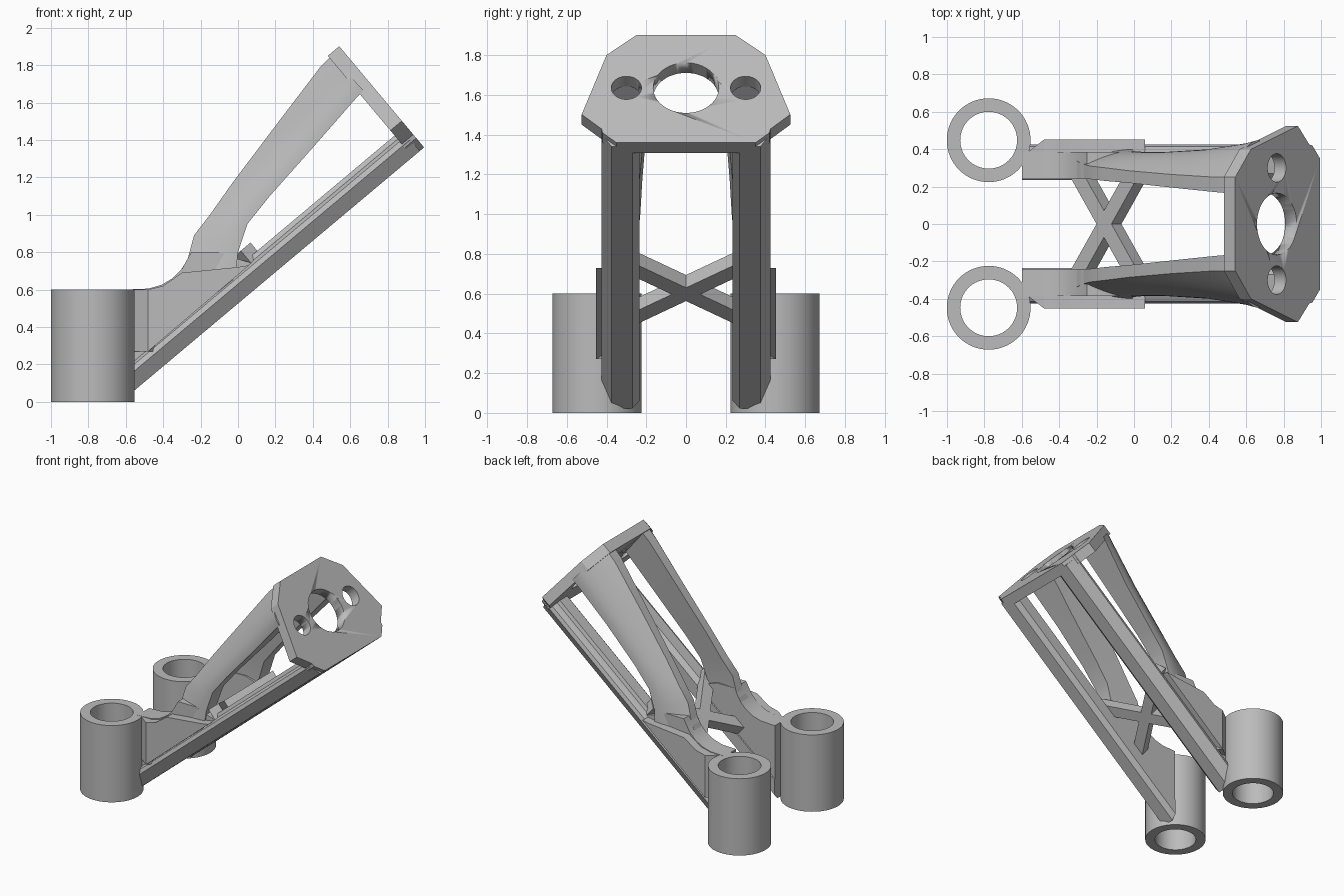
import bpy, bmesh, math
from mathutils import Vector

if "Cube" in bpy.data.objects:
    bpy.data.objects.remove(bpy.data.objects["Cube"], do_unlink=True)

grey = bpy.data.materials.new("plain_grey")
grey.use_nodes = True
grey.diffuse_color = (0.5, 0.5, 0.5, 1)
grey.node_tree.nodes["Principled BSDF"].inputs["Base Color"].default_value = (0.5, 0.5, 0.5, 1)

# Slanted frame: u runs up the beams, v is square to them, origin at the plate's lower edge
COS, SIN = math.cos(math.radians(40)), math.sin(math.radians(40))
ORIGIN = Vector((0.995, 0, 1.36))


def slanted(u, y, v):
    return ORIGIN + Vector((u * COS - v * SIN, y, u * SIN + v * COS))


def loft(name, rings, angle=30, closed=False):
    """Skin equal-length rings; cap the ends unless the loop of rings is closed."""
    bm = bmesh.new()
    rows = [[bm.verts.new(p) for p in ring] for ring in rings]
    n = len(rows[0])
    pairs = list(zip(rows, rows[1:]))
    if closed:
        pairs.append((rows[-1], rows[0]))
    else:
        bm.faces.new(rows[0])
        bm.faces.new(rows[-1])
    for a, b in pairs:
        for i in range(n):
            j = (i + 1) % n
            bm.faces.new((a[i], a[j], b[j], b[i]))
    bmesh.ops.recalc_face_normals(bm, faces=bm.faces)
    mesh = bpy.data.meshes.new(name)
    bm.to_mesh(mesh)
    bm.free()
    mesh.materials.append(grey)
    obj = bpy.data.objects.new(name, mesh)
    bpy.context.collection.objects.link(obj)
    bpy.ops.object.select_all(action="DESELECT")
    obj.select_set(True)
    bpy.context.view_layer.objects.active = obj
    bpy.ops.object.shade_smooth_by_angle(angle=math.radians(angle))
    return obj


def side_prism(name, outline, y0, y1):
    return loft(name, [[(x, y, z) for x, z in outline] for y in (y0, y1)])


def circle(radius, z, cx, cy, n=64):
    return [(cx + radius * math.cos(2 * math.pi * i / n),
             cy + radius * math.sin(2 * math.pi * i / n), z) for i in range(n)]


# Head plate with one large and two small through holes
half = [(0.35, 0), (0.42, 0.065), (0.425, 0.09), (0.525, 0.185), (0.40, 0.575), (0.25, 0.706)]
outline = half + [(-y, v) for y, v in reversed(half)]
plate = loft("head_plate", [[slanted(u, y, v) for y, v in outline] for u in (-0.08, 0)])
for y, radius in ((0, 0.165), (0.3, 0.076), (-0.3, 0.076)):
    rings = [[slanted(u, y + a, 0.36 + b) for a, b, _ in circle(radius, 0, 0, 0, 48)]
             for u in (-0.2, 0.1)]
    cutter = loft("hole_cutter", rings)
    cutter.hide_render = True
    cut = plate.modifiers.new("hole", "BOOLEAN")
    cut.operation, cut.object, cut.solver = "DIFFERENCE", cutter, "EXACT"
    bpy.context.view_layer.objects.active = plate
    bpy.ops.object.modifier_apply(modifier="hole")
    bpy.data.objects.remove(cutter, do_unlink=True)

# Arm stations: top (x, z), bottom (x, z), inner y, outer y at top and at bottom
ARM = [
    ((-0.36, 0.62), (-0.06, 0.56), 0.24, 0.36, 0.40),
    ((-0.27, 0.76), (-0.01, 0.70), 0.24, 0.32, 0.40),
    ((-0.235, 0.89), (0.0, 0.80), 0.24, 0.31, 0.39),
    ((-0.15, 1.00), (0.05, 0.95), 0.23, 0.30, 0.385),
    ((-0.03, 1.17), (0.17, 1.10), 0.22, 0.285, 0.385),
    ((0.2, 1.475), (0.41, 1.37), 0.195, 0.265, 0.40),
    ((0.44, 1.79), (0.62, 1.61), 0.17, 0.25, 0.435),
    ((0.50, 1.85), (0.67, 1.665), 0.165, 0.25, 0.45),
]
BEAM = [(0.27, 0), (0.375, 0), (0.425, 0.08), (0.415, 0.108), (0.39, 0.12),
        (0.37, 0.125), (0.36, 0.15), (0.27, 0.15), (0.235, 0.12), (0.235, 0.03)]
GUSSET = [(-0.60, 0.10), (-0.60, 0.60), (-0.48, 0.605), (-0.41, 0.625), (-0.35, 0.66),
          (-0.30, 0.71), (-0.25, 0.80), (-0.10, 0.80), (0.01, 0.76), (0.08, 0.74)]
PAD = [(-0.48, 0.27), (-0.48, 0.60), (-0.40, 0.62), (-0.30, 0.69), (0.0, 0.72), (0.06, 0.73)]

for side, s in (("left", 1), ("right", -1)):
    # Upright mounting tube
    rings = [circle(r, z, -0.777, s * 0.448)
             for r, z in ((0.224, 0), (0.224, 0.6), (0.152, 0.6), (0.152, 0))]
    loft(side + "_tube", rings, closed=True)

    # Lower beam, ending upright inside the tube wall
    start = [slanted((-0.6 - ORIGIN.x + v * SIN) / COS, s * y, v) for y, v in BEAM]
    loft(side + "_beam", [start, [slanted(-0.03, s * y, v) for y, v in BEAM]])

    # Gusset between tube, beam and arm, with its raised outer pad and chamfered neck
    side_prism(side + "_gusset", GUSSET, s * 0.24, s * 0.385)
    side_prism(side + "_gusset_pad", PAD, s * 0.30, s * 0.452)
    neck = [(-0.60, 0.30), (-0.60, 0.36), (-0.48, 0.452), (-0.44, 0.40), (-0.44, 0.30)]
    loft(side + "_gusset_neck", [[(x, s * y, z) for x, y in neck] for z in (0.27, 0.6)])

    # Upper arm with a rounded outer face
    rings = []
    for top, bottom, inner, out_top, out_bottom in ARM:
        t, b = Vector((top[0], 0, top[1])), Vector((bottom[0], 0, bottom[1]))
        ring = [t + Vector((0, s * inner, 0))]
        for i in range(7):
            f = i / 6
            y = out_top + (out_bottom - out_top) * math.sin(f * math.pi / 2)
            ring.append(t.lerp(b, f) + Vector((0, s * y, 0)))
        ring.append(b + Vector((0, s * (inner + 0.02), 0)))
        rings.append(ring)
    loft(side + "_arm", rings, 40)

    # One bar of the cross brace, running between the two beams
    along = Vector((s * 0.73, 1)).normalized()
    rings = []
    for reach in (-0.36, 0.36):
        u, y = -1.335 + s * 0.73 * reach, reach
        rings.append([slanted(u + along.y * a, y - along.x * a, 0.165 + b)
                      for a, b in ((-0.042, -0.042), (0.042, -0.042), (0.042, 0.042), (-0.042, 0.042))])
    loft(side + "_brace_bar", rings)
